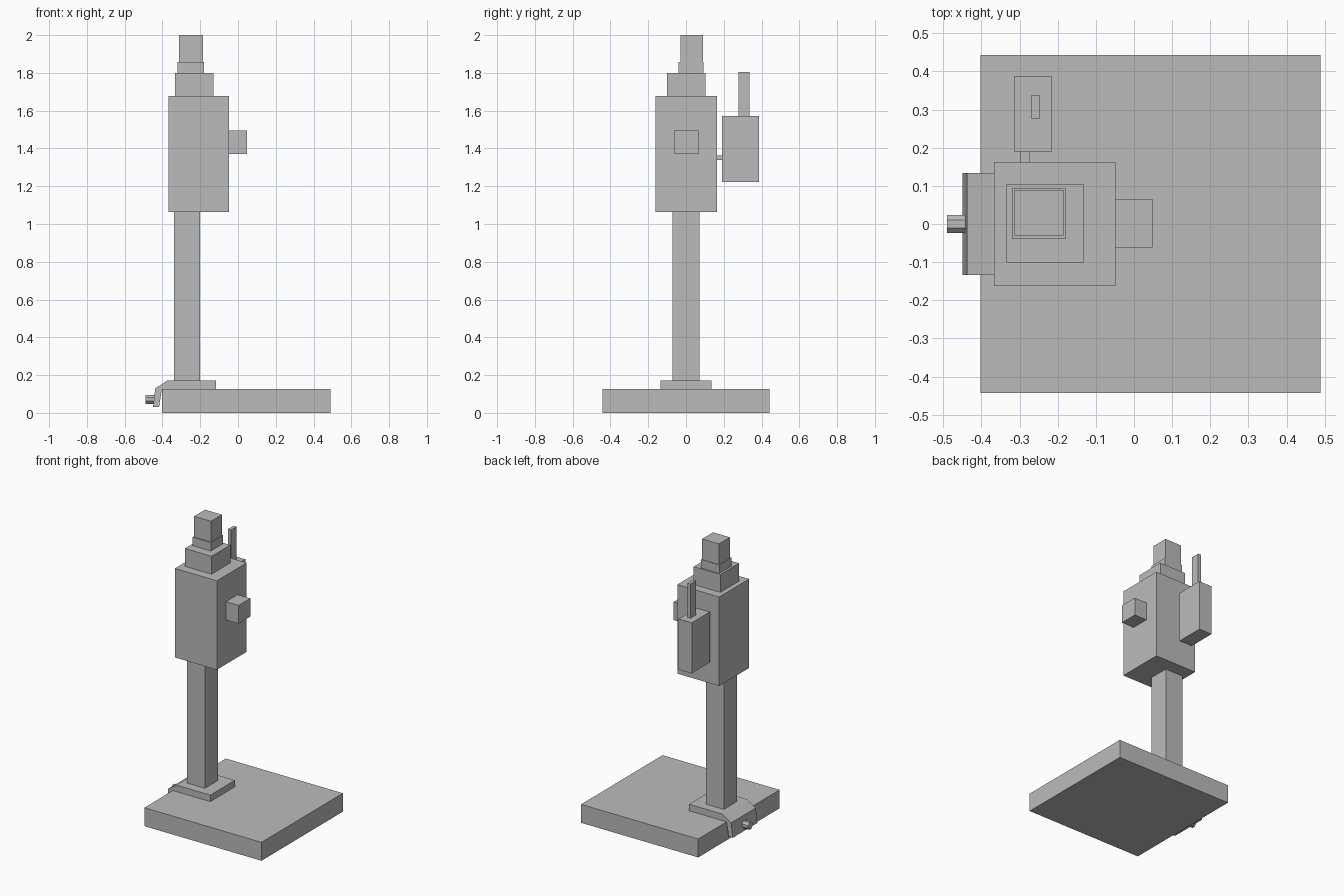
import bpy, bmesh, math
from mathutils import Matrix

cube = bpy.data.objects.get("Cube")
if cube:
    bpy.data.objects.remove(cube, do_unlink=True)

grey = bpy.data.materials.new("plain_grey")
grey.use_nodes = True
colour = (0.5, 0.5, 0.5, 1)
grey.diffuse_color = colour
grey.node_tree.nodes["Principled BSDF"].inputs["Base Color"].default_value = colour


def finish(name, bm):
    """Turn a bmesh into a named, flat-shaded object."""
    bmesh.ops.recalc_face_normals(bm, faces=bm.faces)
    mesh = bpy.data.meshes.new(name)
    bm.to_mesh(mesh)
    bm.free()
    mesh.materials.append(grey)
    obj = bpy.data.objects.new(name, mesh)
    bpy.context.collection.objects.link(obj)
    return obj


def box(name, xs, ys, zs):
    """Box from its (low, high) range on each axis."""
    bm = bmesh.new()
    bmesh.ops.create_cube(bm, size=1)
    for v in bm.verts:
        for axis, (low, high) in enumerate((xs, ys, zs)):
            v.co[axis] = high if v.co[axis] > 0 else low
    return finish(name, bm)


# Base slab and square column
box("base", (-0.403, 0.489), (-0.443, 0.443), (0, 0.127))
box("column", (-0.339, -0.202), (-0.071, 0.072), (0.172, 1.064))

# Clamp plate that folds down over the base edge
profile = [(-0.117, 0.127), (-0.117, 0.172), (-0.373, 0.172), (-0.438, 0.13),
           (-0.45, 0.03), (-0.418, 0.03), (-0.403, 0.127)]
bm = bmesh.new()
face = bm.faces.new([bm.verts.new((x, -0.134, z)) for x, z in profile])
side = bmesh.ops.extrude_face_region(bm, geom=[face])
moved = [g for g in side["geom"] if isinstance(g, bmesh.types.BMVert)]
bmesh.ops.translate(bm, verts=moved, vec=(0, 0.268, 0))
finish("clamp_plate", bm)

# Clamp knob pointing to the right side
bm = bmesh.new()
bmesh.ops.create_cone(bm, cap_ends=True, segments=8, radius1=0.026,
                      radius2=0.026, depth=0.055)
turn = Matrix.Rotation(math.pi / 2, 4, 'Y') @ Matrix.Rotation(math.pi / 8, 4, 'Z')
bmesh.ops.transform(bm, matrix=Matrix.Translation((-0.463, 0, 0.072)) @ turn,
                    verts=bm.verts)
finish("clamp_knob", bm)

# Head housing with stepped top
box("head", (-0.367, -0.048), (-0.162, 0.163), (1.064, 1.677))
box("lower_step", (-0.334, -0.131), (-0.101, 0.103), (1.677, 1.80))
box("upper_step", (-0.32, -0.179), (-0.039, 0.093), (1.80, 1.858))
box("top_block", (-0.313, -0.185), (-0.03, 0.089), (1.858, 2.0))
box("side_block", (-0.048, 0.048), (-0.062, 0.065), (1.37, 1.495))

# Rear unit with its link and upright rod
box("rear_link", (-0.297, -0.273), (0.163, 0.19), (1.338, 1.362))
box("rear_unit", (-0.315, -0.215), (0.19, 0.387), (1.222, 1.571))
box("rear_rod", (-0.27, -0.247), (0.277, 0.337), (1.571, 1.806))
